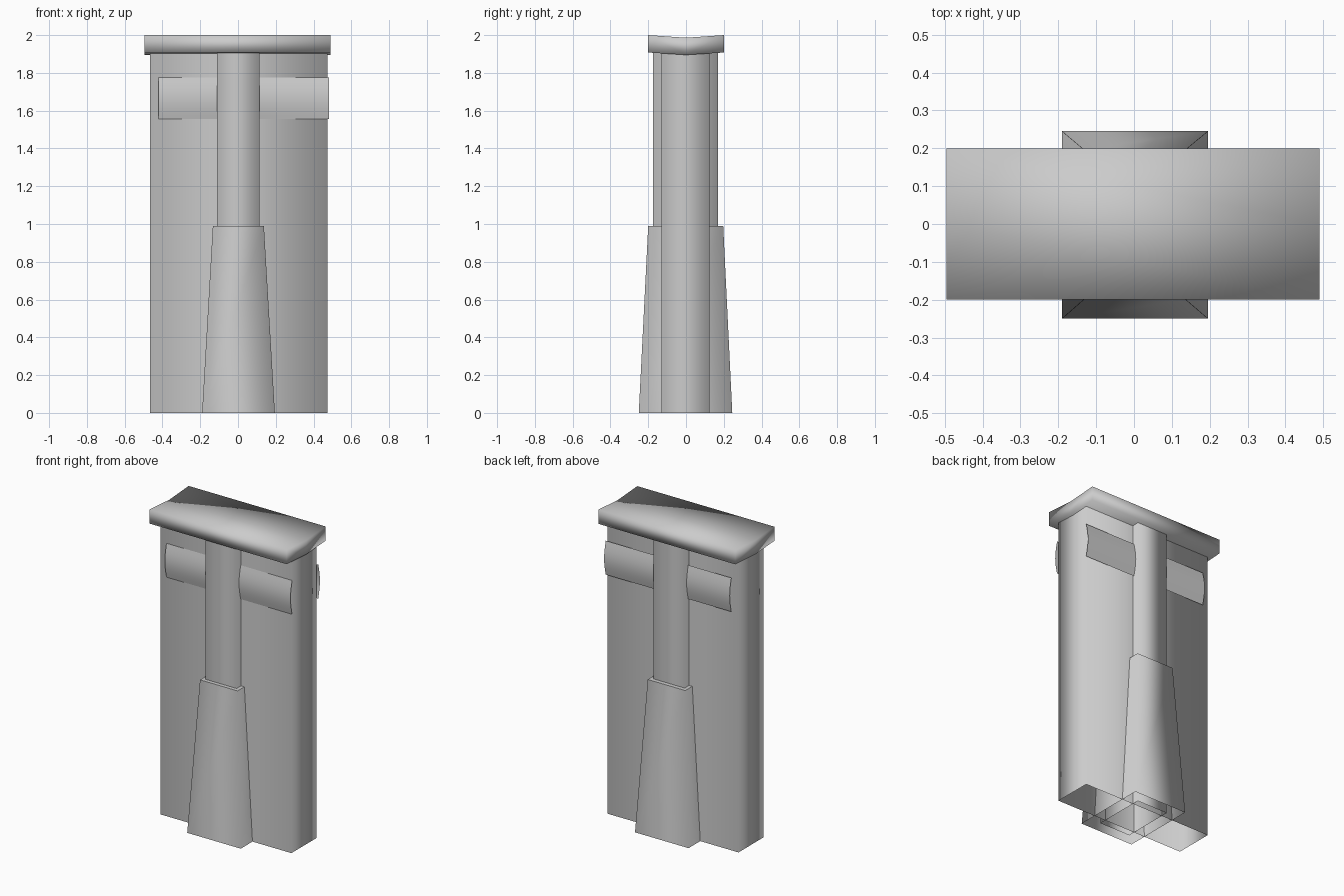
import bpy, bmesh, math

if "Cube" in bpy.data.objects:
    bpy.data.objects.remove(bpy.data.objects["Cube"])


def finish(name, bm):
    bmesh.ops.recalc_face_normals(bm, faces=bm.faces)
    for f in bm.faces:
        f.smooth = True
    mesh = bpy.data.meshes.new(name)
    bm.to_mesh(mesh)
    bm.free()
    obj = bpy.data.objects.new(name, mesh)
    bpy.context.collection.objects.link(obj)
    return obj


def shaft(name, bottom, top, height, lid=False):
    """Four-sided hollow shaft, open below; rectangles are (x0, x1, y0, y1)."""
    bm = bmesh.new()
    rings = []
    for (x0, x1, y0, y1), z in ((bottom, 0), (top, height)):
        rings.append([bm.verts.new((x, y, z)) for x, y in
                      ((x0, y0), (x1, y0), (x1, y1), (x0, y1))])
    lo, hi = rings
    for i in range(4):
        j = (i + 1) % 4
        bm.faces.new((lo[i], lo[j], hi[j], hi[i]))
    if lid:
        for e in bm.faces.new(hi).edges:
            e.smooth = False
    return finish(name, bm)


def sweep_x(name, profile, x0, x1, closed):
    """Stretch a (y, z) profile along x."""
    bm = bmesh.new()
    a = [bm.verts.new((x0, y, z)) for y, z in profile]
    b = [bm.verts.new((x1, y, z)) for y, z in profile]
    n = len(profile)
    for i in range(n if closed else n - 1):
        j = (i + 1) % n
        bm.faces.new((a[i], a[j], b[j], b[i]))
    if closed:
        bm.faces.new(a)
        bm.faces.new(b)
    return finish(name, bm)


# Main wall slab and central pillar
wall = (-0.465, 0.475, -0.13, 0.125)
shaft("wall", wall, wall, 1.91)
pillar = (-0.11, 0.113, -0.175, 0.17)
shaft("pillar", pillar, pillar, 1.91)

# Tapered foot around the pillar
shaft("buttress", (-0.19, 0.195, -0.25, 0.245),
      (-0.133, 0.137, -0.2, 0.197), 0.99, lid=True)

# Cap with a slightly sagging section
sweep_x("cap", [(-0.2, 1.908), (0, 1.895), (0.2, 1.908),
                (0.2, 2.0), (0, 1.986), (-0.2, 2.0)], -0.495, 0.49, True)

# Bowed panels on front and back
for name, side in (("front_panel", -1), ("back_panel", 1)):
    bow = []
    for i in range(9):
        t = i / 8
        bow.append((side * (0.134 + 0.017 * math.sin(math.pi * t)), 1.555 + 0.22 * t))
    panel = sweep_x(name, bow, -0.42, 0.483, False)
    # make the sheet face outwards
    if panel.data.polygons[4].normal.y * side < 0:
        panel.data.flip_normals()
